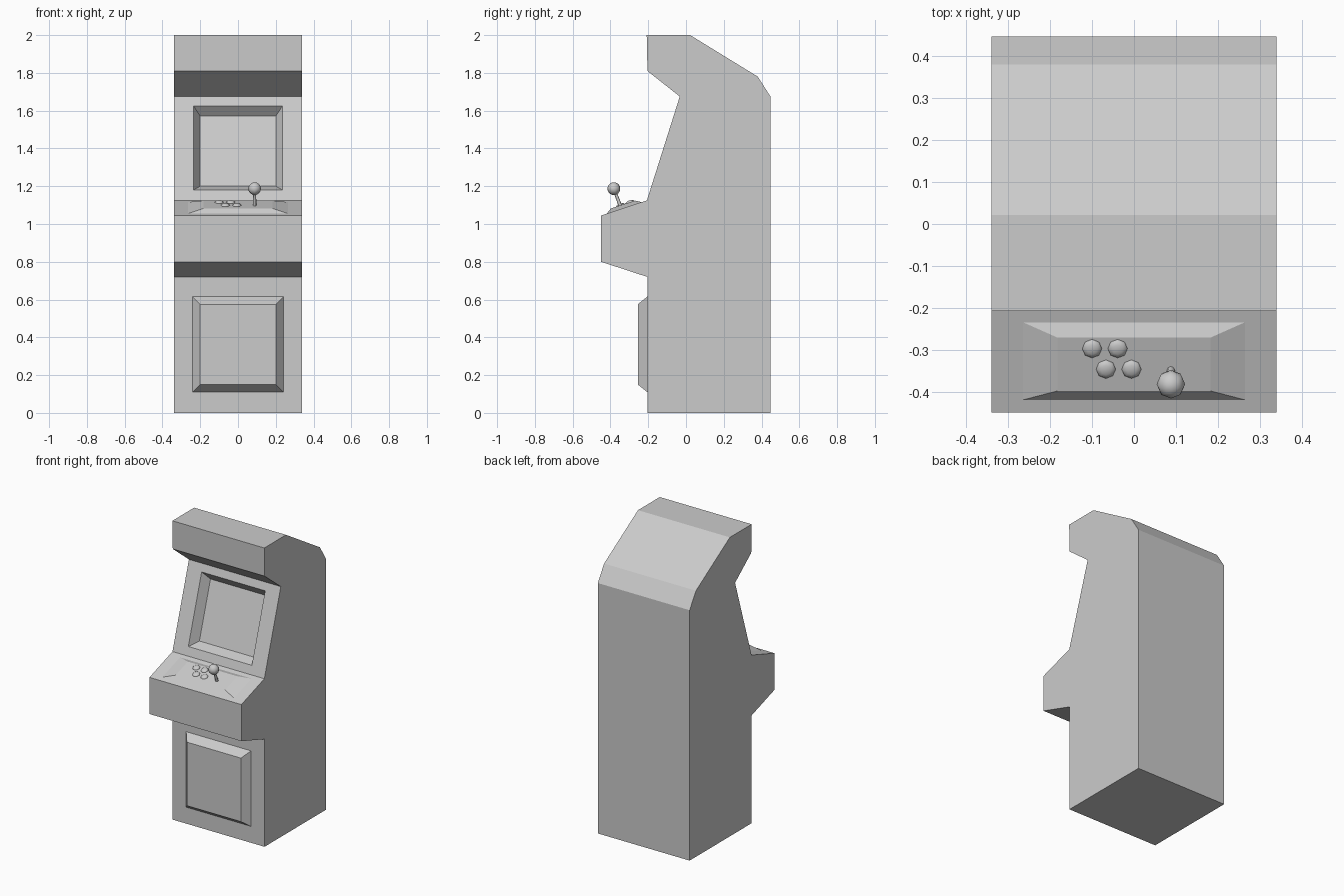
import bpy, bmesh, math
from mathutils import Vector, Matrix

if "Cube" in bpy.data.objects:
    bpy.data.objects.remove(bpy.data.objects["Cube"])

HALF_W = 0.34
# Side outline as (y, z), running down the front from the top
PROFILE = [(-0.208, 2.0), (-0.204, 1.81), (-0.033, 1.675), (-0.207, 1.125),
           (-0.45, 1.045), (-0.45, 0.80), (-0.205, 0.72), (-0.205, 0.0),
           (0.447, 0.0), (0.447, 1.675), (0.38, 1.78), (0.022, 2.0)]


def finish(bm, name, smooth=None):
    bmesh.ops.recalc_face_normals(bm, faces=bm.faces)
    mesh = bpy.data.meshes.new(name)
    bm.to_mesh(mesh)
    bm.free()
    ob = bpy.data.objects.new(name, mesh)
    bpy.context.collection.objects.link(ob)
    if smooth:
        bpy.ops.object.select_all(action='DESELECT')
        ob.select_set(True)
        bpy.context.view_layer.objects.active = ob
        bpy.ops.object.shade_smooth_by_angle(angle=math.radians(smooth))
    return ob


def panel(bm, i, rim, top, offset):
    """Inset the face under profile edge i twice: flat rim, then bevelled panel.
    rim and top are (half width, low z, high z) measured in the face plane."""
    (y0, z0), (y1, z1) = PROFILE[i], PROFILE[i + 1]
    mid = Vector((0, (y0 + y1) / 2, (z0 + z1) / 2))
    face = min(bm.faces, key=lambda f: (f.calc_center_median() - mid).length)
    normal = Vector((0, z1 - z0, y0 - y1)).normalized()
    for (w, low, high), depth in ((rim, 0), (top, offset)):
        bmesh.ops.inset_individual(bm, faces=[face], thickness=0.01)
        centre = face.calc_center_median()
        for v in face.verts:
            z = high if v.co.z > centre.z else low
            y = y0 + (y1 - y0) * (z - z0) / (z1 - z0)
            v.co = Vector((math.copysign(w, v.co.x), y, z)) + normal * depth


# Cabinet body with sunken screen, raised control panel and raised coin door
bm = bmesh.new()
side = bm.faces.new([bm.verts.new((-HALF_W, y, z)) for y, z in PROFILE])
ext = bmesh.ops.extrude_face_region(bm, geom=[side], use_keep_orig=True)
bmesh.ops.translate(bm, vec=(2 * HALF_W, 0, 0),
                    verts=[g for g in ext["geom"] if isinstance(g, bmesh.types.BMVert)])
bmesh.ops.recalc_face_normals(bm, faces=bm.faces)
panel(bm, 2, (0.235, 1.18, 1.625), (0.20, 1.218, 1.588), -0.058)
panel(bm, 3, (0.265, 1.055, 1.116), (0.183, 1.064, 1.106), 0.019)
panel(bm, 6, (0.24, 0.11, 0.615), (0.20, 0.15, 0.575), 0.05)
finish(bm, "cabinet")

# Control panel slope and surface height
TILT = math.atan2(0.08, 0.243)


def deck(x, y):
    return Vector((x, y, 1.144 + (y + 0.207) * math.tan(TILT)))


# Domed push buttons
for n, (x, y) in enumerate([(-0.10, -0.297), (-0.039, -0.297),
                            (-0.067, -0.346), (-0.006, -0.346)], 1):
    bm = bmesh.new()
    bmesh.ops.create_uvsphere(bm, u_segments=8, v_segments=6, radius=0.024)
    bmesh.ops.scale(bm, vec=(1, 1, 0.45), verts=bm.verts)
    ob = finish(bm, f"button_{n}", 60)
    ob.location = deck(x, y)
    ob.rotation_euler.x = TILT

# Joystick shaft leaning forward, with ball grip
ball = Vector((0.088, -0.382, 1.187))
base = deck(0.088, -0.345) - Vector((0, 0, 0.01))
axis = ball - base
bm = bmesh.new()
bmesh.ops.create_cone(bm, cap_ends=True, segments=8, radius1=0.0095, radius2=0.0075,
                      depth=axis.length)
shaft = finish(bm, "joystick_shaft", 50)
shaft.location = (ball + base) / 2
shaft.rotation_euler = axis.to_track_quat('Z', 'Y').to_euler()

bm = bmesh.new()
bmesh.ops.create_uvsphere(bm, u_segments=8, v_segments=8, radius=0.034)
grip = finish(bm, "joystick_ball", 60)
grip.location = ball
grip.rotation_euler = shaft.rotation_euler
